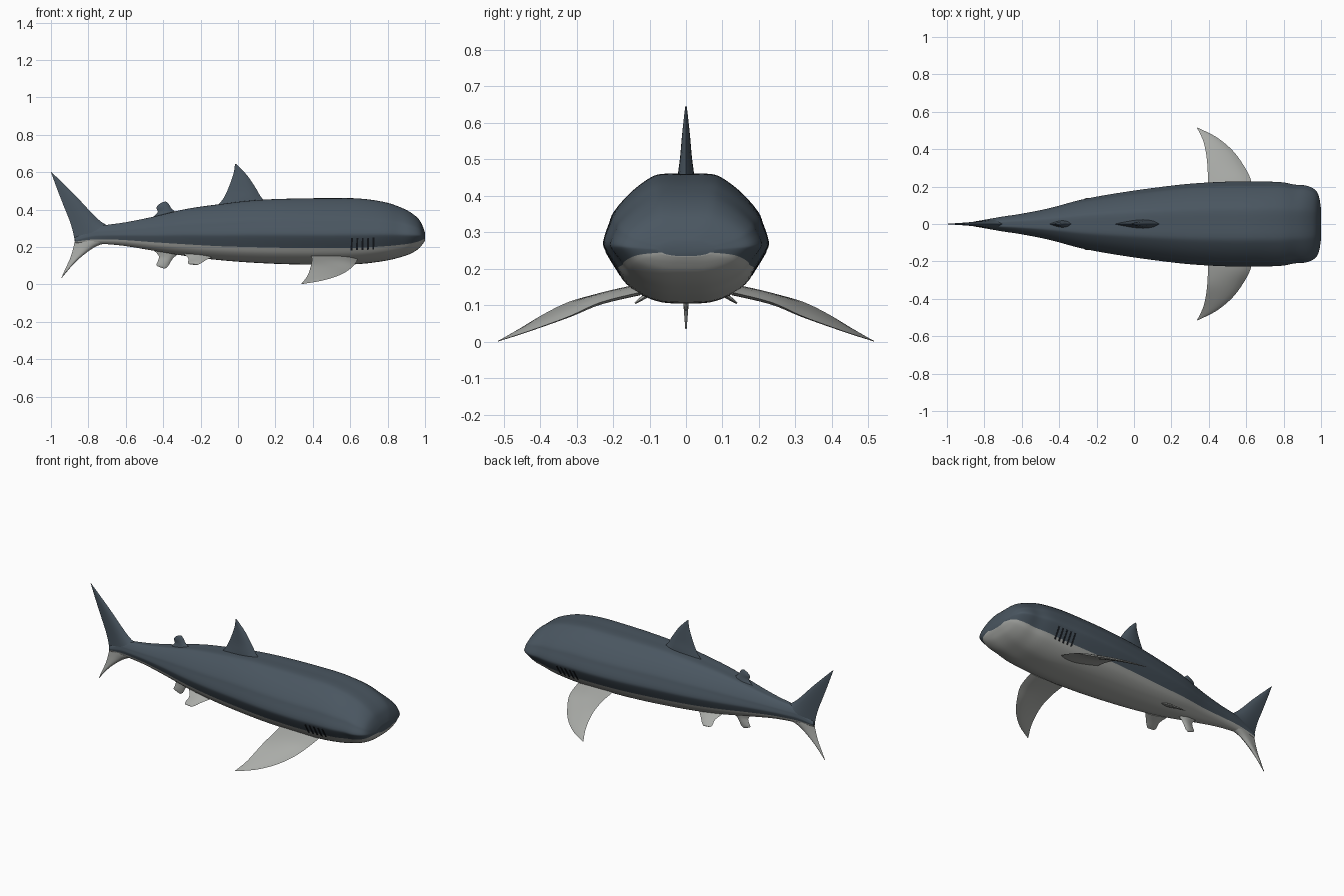
import bpy, bmesh, math
from mathutils import Vector

cube = bpy.data.objects.get("Cube")
if cube:
    bpy.data.objects.remove(cube, do_unlink=True)


def make_material(name, color):
    m = bpy.data.materials.new(name)
    m.use_nodes = True
    m.diffuse_color = (*color, 1)
    m.node_tree.nodes["Principled BSDF"].inputs["Base Color"].default_value = (*color, 1)
    return m


SLATE = make_material("slate blue", (0.068, 0.093, 0.118))
PALE = make_material("pale grey", (0.40, 0.41, 0.39))
DARK = make_material("gill dark", (0.012, 0.015, 0.02))


def spline(rows, steps):
    """Smooth curve passing through rows of numbers."""
    rows = [Vector(r) for r in rows]
    out = []
    for i in range(len(rows) - 1):
        p1, p2 = rows[i], rows[i + 1]
        p0, p3 = rows[max(i - 1, 0)], rows[min(i + 2, len(rows) - 1)]
        for s in range(steps):
            t = s / steps
            out.append(0.5 * (2 * p1 + (p2 - p0) * t + (2 * p0 - 5 * p1 + 4 * p2 - p3) * t * t
                              + (3 * p1 - p0 - 3 * p2 + p3) * t ** 3))
    return out + [rows[-1]]


def loft(name, rings, mats, rule=lambda j: 0, angle=50):
    """Closed rings joined by quads, with both ends capped."""
    bm = bmesh.new()
    grid = [[bm.verts.new(p) for p in ring] for ring in rings]
    n = len(grid[0])
    for a, b in zip(grid, grid[1:]):
        for j in range(n):
            k = (j + 1) % n
            bm.faces.new((a[j], a[k], b[k], b[j])).material_index = rule(j)
    for ring in (grid[0], grid[-1]):
        bm.faces.new(ring)
    bmesh.ops.remove_doubles(bm, verts=bm.verts, dist=0.0003)
    bmesh.ops.recalc_face_normals(bm, faces=bm.faces)
    mesh = bpy.data.meshes.new(name)
    bm.to_mesh(mesh)
    bm.free()
    obj = bpy.data.objects.new(name, mesh)
    bpy.context.collection.objects.link(obj)
    for m in mats:
        mesh.materials.append(m)
    bpy.ops.object.select_all(action='DESELECT')
    obj.select_set(True)
    bpy.context.view_layer.objects.active = obj
    bpy.ops.object.shade_smooth_by_angle(angle=math.radians(angle))
    return obj


# Body: half section (width, height) and stations (x, bottom, top, half width)
STEPS = 3
SPLIT = 4 * STEPS
section = spline([(0, 0), (.28, .008), (.52, .06), (.72, .15), (.83, .25), (.97, .40), (1, .48),
                  (.93, .62), (.87, .71), (.68, .85), (.46, .96), (.30, 1), (0, 1)], STEPS)
stations = spline([(-.87, .222, .25, .010), (-.78, .218, .305, .026), (-.70, .215, .318, .040),
                   (-.60, .205, .332, .055), (-.45, .18, .362, .085), (-.28, .152, .402, .130),
                   (-.10, .13, .428, .163), (.10, .115, .45, .192), (.30, .107, .458, .215),
                   (.50, .105, .460, .226), (.65, .109, .458, .226), (.78, .125, .44, .224),
                   (.86, .143, .415, .210), (.92, .163, .386, .205), (.965, .19, .35, .185),
                   (.988, .216, .31, .15), (1, .235, .275, .08)], 4)


def body_point(st, sec, side=1, lift=0):
    x, bottom, top, half = st
    return Vector((x, side * (half * sec[0] + lift), bottom + (top - bottom) * sec[1]))


rings = []
for st in stations:
    ring = [body_point(st, s) for s in section]
    rings.append(ring + [body_point(st, s, -1) for s in section[-2:0:-1]])
count = len(rings[0])
loft("body", rings, [SLATE, PALE], lambda j: int(j < SPLIT or j >= count - SPLIT))


# Fins: rows of (leading point, trailing point, half thickness) from root to tip
def fin(name, rows, normal, material, steps=4):
    normal = Vector(normal).normalized()
    flat = spline([(*a, *b, t) for a, b, t in rows], steps)
    cuts = 8
    shape = [(k / cuts, math.sin(math.pi * (k / cuts) ** 0.7)) for k in range(cuts + 1)]
    shape += [(u, -h) for u, h in shape[-2:0:-1]]
    rings = []
    for r in flat:
        a, b, t = Vector(r[0:3]), Vector(r[3:6]), max(r[6], 0)
        rings.append([a.lerp(b, u) + normal * t * h for u, h in shape])
    return loft(name, rings, [material])


def upright_fin(name, rows, material):
    return fin(name, [((a, 0, b), (c, 0, d), t) for a, b, c, d, t in rows], (0, 1, 0), material)


upright_fin("dorsal_fin", [(.16, .43, -.13, .40, .024), (.125, .465, -.085, .45, .022),
                           (.095, .515, -.06, .495, .016), (.055, .575, -.038, .55, .011),
                           (.015, .62, -.022, .60, .006), (-.012, .645, -.016, .645, .002)], SLATE)
upright_fin("rear_dorsal_fin", [(-.33, .385, -.47, .345, .02), (-.355, .405, -.43, .385, .014),
                                (-.367, .425, -.436, .41, .010), (-.378, .438, -.42, .43, .006),
                                (-.387, .443, -.40, .441, .002)], SLATE)
upright_fin("upper_tail_lobe", [(-.66, .30, -.872, .228, .028), (-.725, .33, -.882, .28, .020),
                                (-.785, .385, -.90, .34, .014), (-.855, .46, -.932, .42, .009),
                                (-.93, .535, -.967, .51, .005), (-1, .603, -1, .60, .001)], SLATE)
upright_fin("lower_tail_lobe", [(-.68, .228, -.872, .234, .022), (-.755, .205, -.882, .19, .015),
                                (-.82, .162, -.897, .14, .011), (-.88, .108, -.92, .09, .007),
                                (-.942, .035, -.944, .036, .002)], PALE)
upright_fin("anal_fin", [(-.31, .17, -.47, .20, .016), (-.345, .142, -.425, .155, .011),
                         (-.362, .118, -.428, .125, .009), (-.375, .095, -.436, .102, .006),
                         (-.39, .085, -.40, .086, .002)], PALE)

# Paired fins and gill slits, built on each side
for side, label in ((1, "left"), (-1, "right")):
    def mirrored(rows):
        return [((a[0], side * a[1], a[2]), (b[0], side * b[1], b[2]), t) for a, b, t in rows]

    fin(label + "_pectoral_fin", mirrored([
        ((.64, .13, .135), (.39, .13, .155), .014), ((.625, .235, .108), (.395, .23, .135), .013),
        ((.585, .315, .072), (.392, .32, .110), .011), ((.525, .395, .042), (.383, .39, .076), .008),
        ((.44, .465, .018), (.368, .45, .04), .005), ((.34, .515, .002), (.338, .512, .003), .001)]),
        (0, side * .4, 1), PALE)
    fin(label + "_pelvic_fin", mirrored([
        ((-.14, .07, .145), (-.29, .06, .165), .010), ((-.175, .105, .128), (-.265, .095, .138), .007),
        ((-.195, .125, .115), (-.268, .125, .118), .005), ((-.215, .14, .105), (-.262, .138, .108), .002)]),
        (0, side * .6, 1), PALE)

    # Five slits laid just over the flank
    for i in range(5):
        x = .608 + .029 * i
        st = min(stations, key=lambda s: abs(s[0] - x)).copy()
        strip = []
        for s in section[SPLIT - 1:SPLIT + 4]:
            p = body_point(st, s, side, .002)
            inner = body_point(st, s, side, -.003)
            corners = [(p, -1), (p, 1), (inner, 1), (inner, -1)]
            lean = .012 * (s[1] - .3)
            strip.append([Vector((x + lean + d * .005, q.y, q.z)) for q, d in corners])
        loft(f"{label}_gill_slit_{i + 1}", strip, [DARK], angle=30)
